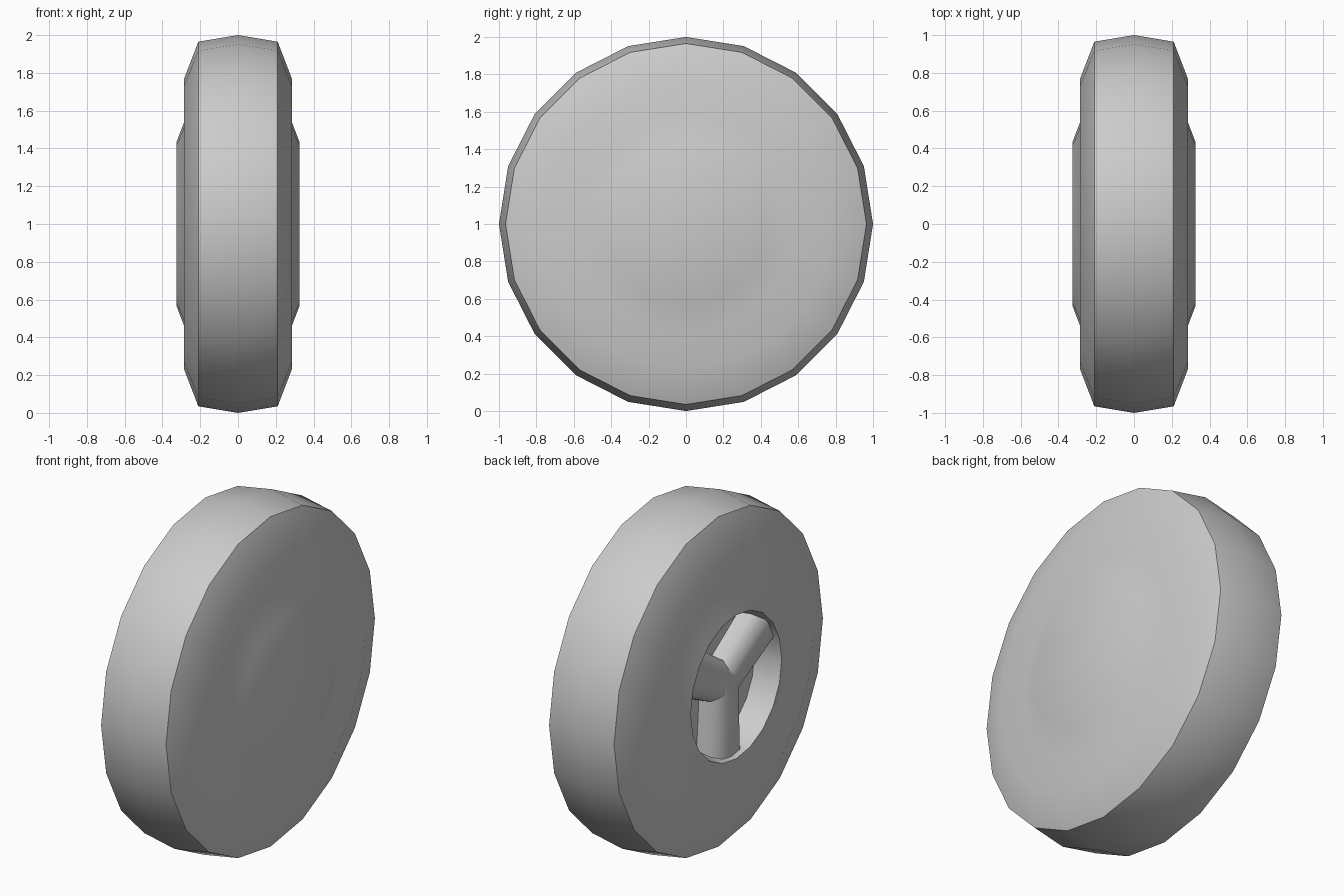
import bpy, bmesh, math
from mathutils import Matrix, Vector

cube = bpy.data.objects.get("Cube")
if cube:
    bpy.data.objects.remove(cube, do_unlink=True)

SIDES = 20
CENTRE = Vector((0, 0, 1))

grey = bpy.data.materials.new("plain grey")
grey.use_nodes = True
tone = (0.6, 0.6, 0.6, 1)
grey.diffuse_color = tone
grey.node_tree.nodes["Principled BSDF"].inputs["Base Color"].default_value = tone


def finish(bm, name, angle):
    bmesh.ops.recalc_face_normals(bm, faces=bm.faces)
    mesh = bpy.data.meshes.new(name)
    bm.to_mesh(mesh)
    bm.free()
    mesh.materials.append(grey)
    obj = bpy.data.objects.new(name, mesh)
    obj.location = CENTRE
    bpy.context.collection.objects.link(obj)
    bpy.ops.object.select_all(action='DESELECT')
    obj.select_set(True)
    bpy.context.view_layer.objects.active = obj
    bpy.ops.object.shade_smooth_by_angle(angle=math.radians(angle))
    return obj


def lathe(name, profile):
    """Turn (x, radius) points around the axle and cap both ends."""
    bm = bmesh.new()
    rings = []
    for x, r in profile:
        rings.append([bm.verts.new((x, r * math.cos(a), r * math.sin(a)))
                      for a in (math.tau * i / SIDES for i in range(SIDES))])
    for low, high in zip(rings, rings[1:]):
        for i in range(SIDES):
            j = (i + 1) % SIDES
            bm.faces.new((low[i], low[j], high[j], high[i]))
    bm.faces.new(rings[0])
    bm.faces.new(rings[-1])
    return finish(bm, name, 40)


# Tyre and rim: closed disc on one side, round recess on the other
half = [(0.21, 0.965), (0.285, 0.77), (0.27, 0.58), (0.325, 0.435)]
recess = [(-0.17, 0.39), (-0.325, 0.42)]
lathe("wheel", recess + [(-x, r) for x, r in reversed(half)] + [(0, 1)] + half)


# Three rounded spokes that meet at the hub
def spoke(name, angle):
    section = [(-0.14, -0.15), (-0.125, -0.24), (-0.07, -0.295)]
    section += [(-w, x) for w, x in reversed(section)]
    bm = bmesh.new()
    ends = [[bm.verts.new((x, w * s, r)) for w, x in section]
            for r, s in ((0, 0.88), (0.43, 1.1))]
    n = len(section)
    for i in range(n):
        j = (i + 1) % n
        bm.faces.new((ends[0][i], ends[0][j], ends[1][j], ends[1][i]))
    for end in ends:
        bm.faces.new(end)
    bm.transform(Matrix.Rotation(math.radians(angle), 4, 'X'))
    return finish(bm, name, 50)


for label, angle in (("front_spoke", 60), ("back_spoke", -60), ("lower_spoke", 180)):
    spoke(label, angle)
